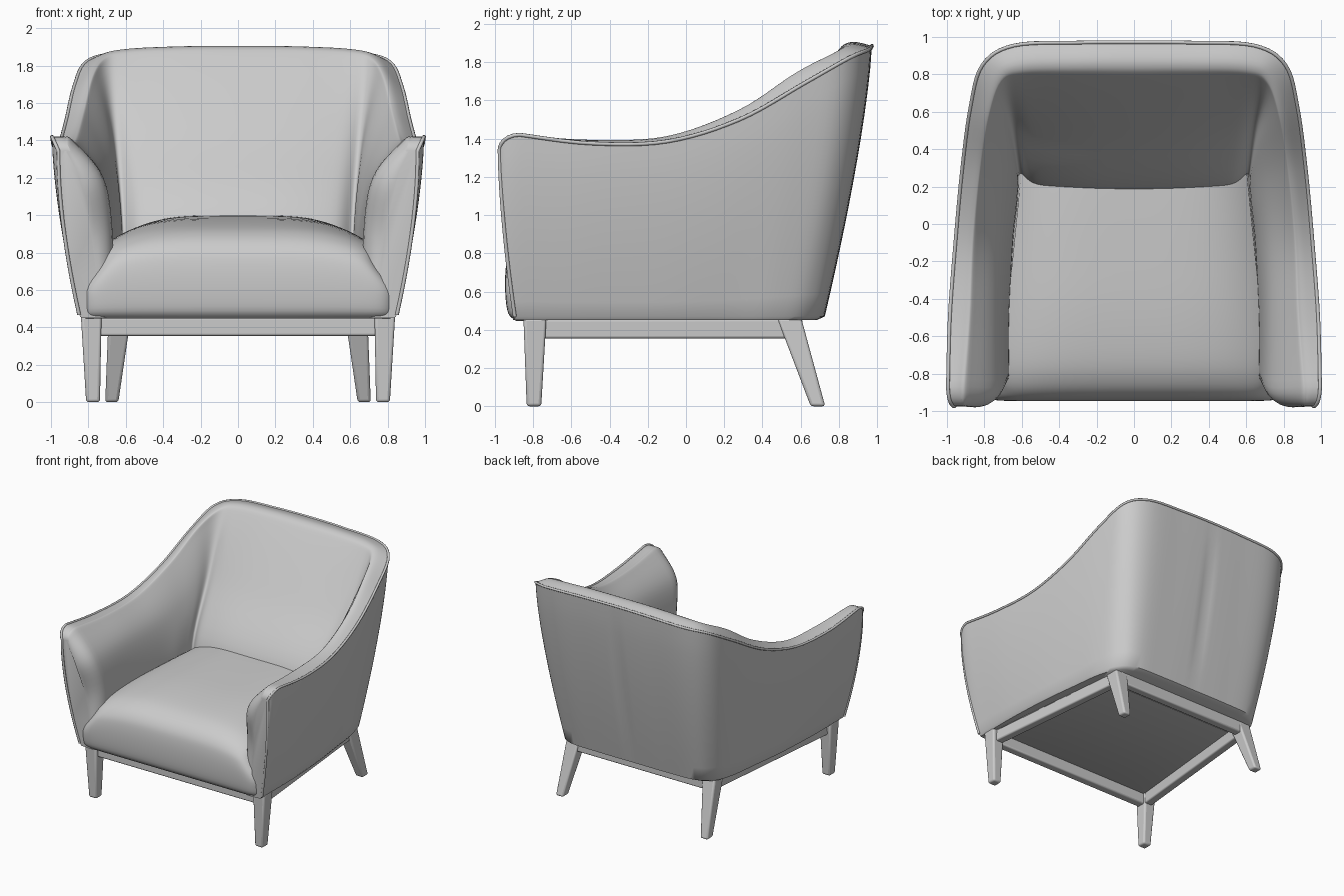
import bpy, bmesh, math
from mathutils import Vector as V

if "Cube" in bpy.data.objects:
    bpy.data.objects.remove(bpy.data.objects["Cube"])

fabric = bpy.data.materials.new("grey_upholstery")
fabric.diffuse_color = (0.6, 0.6, 0.6, 1)
fabric.use_nodes = True
fabric.node_tree.nodes["Principled BSDF"].inputs["Base Color"].default_value = fabric.diffuse_color


def finish(obj, angle=40):
    obj.data.materials.append(fabric)
    bpy.ops.object.select_all(action='DESELECT')
    obj.select_set(True)
    bpy.context.view_layer.objects.active = obj
    bpy.ops.object.shade_smooth_by_angle(angle=math.radians(angle))
    return obj


def loft(name, rings, angle=40):
    """Skin closed rings of equal length and cap both ends."""
    bm = bmesh.new()
    vs = [[bm.verts.new(p) for p in r] for r in rings]
    n = len(rings[0])
    for a, b in zip(vs, vs[1:]):
        for i in range(n):
            j = (i + 1) % n
            bm.faces.new((a[i], a[j], b[j], b[i]))
    bm.faces.new(vs[0])
    bm.faces.new(vs[-1])
    bmesh.ops.recalc_face_normals(bm, faces=bm.faces)
    me = bpy.data.meshes.new(name)
    bm.to_mesh(me)
    bm.free()
    obj = bpy.data.objects.new(name, me)
    bpy.context.collection.objects.link(obj)
    return finish(obj, angle)


def spline(pts, steps):
    """Catmull-Rom curve through the points."""
    out = []
    for i in range(len(pts) - 1):
        p0, p1 = pts[max(i - 1, 0)], pts[i]
        p2, p3 = pts[i + 1], pts[min(i + 2, len(pts) - 1)]
        for k in range(steps):
            t = k / steps
            out.append(0.5 * (2 * p1 + (p2 - p0) * t + (2 * p0 - 5 * p1 + 4 * p2 - p3) * t * t
                              + (3 * p1 - p0 - 3 * p2 + p3) * t ** 3))
    return out + [pts[-1]]


def flip(p):
    return V((-p.x, p.y, p.z))


def clamp(t):
    return min(max(t, 0), 1)


# Shell: key lines from the front of the right arm round to the back centre
outer_low = [(.85, -.79, .45), (.85, -.5, .45), (.83, -.12, .45), (.79, .22, .45), (.76, .45, .45),
             (.70, .62, .45), (.58, .71, .45), (.3, .725, .45), (0, .725, .45)]
outer_top = [(.995, -.87, 1.42), (.985, -.5, 1.375), (.955, -.1, 1.385), (.92, .28, 1.5), (.875, .62, 1.69),
             (.81, .85, 1.82), (.64, .955, 1.865), (.3, .97, 1.88), (0, .972, 1.885)]
crown = [(.93, -.87, 1.42), (.90, -.5, 1.39), (.88, -.1, 1.41), (.84, .28, 1.55), (.79, .58, 1.745),
         (.72, .78, 1.85), (.6, .84, 1.885), (.3, .85, 1.9), (0, .85, 1.902)]
inner_mid = [(.72, -.87, 1.2), (.72, -.5, 1.2), (.71, -.1, 1.2), (.69, .2, 1.25), (.67, .42, 1.35),
             (.65, .54, 1.4), (.55, .505, 1.4), (.3, .475, 1.4), (0, .465, 1.4)]
inner_low = [(.67, -.80, .9), (.67, -.5, .9), (.65, -.1, .9), (.63, .1, .93), (.62, .22, .93),
             (.61, .28, .93), (.52, .215, .95), (.3, .185, .97), (0, .175, .97)]


def full_line(pts):
    half = [V(p) for p in pts]
    return spline(half + [flip(p) for p in half[-2::-1]], 6)


lines = [full_line(l) for l in (outer_low, outer_top, crown, inner_mid, inner_low)]
K = 12          # steps up the outer face
EDGE = K + 1    # ring index of the piped edge


def section(B, O, C, M, S):
    foot = V((S.x, S.y, .5))
    power = 1.6 - .25 * clamp((B.y - .2) / .5)
    ring = [B.lerp(foot, .08) + V((0, 0, -.004))]
    for k in range(K + 1):
        v = k / K
        w = 1 - (1 - v) ** power
        p = V((B.x + (O.x - B.x) * w, B.y + (O.y - B.y) * w, .47 + (O.z - .47) * v))
        if B.y > .6:    # shallow centre seam on the back
            p.y -= .014 * math.exp(-(p.x / .03) ** 2) * math.sin(math.pi * v)
        ring.append(p)
    N = C.lerp(M, .25) + V((0, 0, .03))     # rounded shoulder below the crown
    return ring + spline([O, C, N, M, S, foot], 6)[1:] + [V((S.x, S.y, .45))]


rings = [section(*s) for s in zip(*lines)]


def arm_cap(ring, phi):
    """Rounded arm front: sides and top draw in while moving forward."""
    s = 1 - math.cos(phi)
    B, O, out = ring[1], ring[EDGE], []
    for i, p in enumerate(ring):
        v = clamp((p.z - .47) / (O.z - .47))
        c = B.x + (O.x - B.x) * (1 - (1 - v) ** 1.6) - .07
        x = p.x + max(c - p.x, 0) * .55 * s
        if p.x > c:
            x -= .035 * s * v
        out.append(V((x, p.y - .105 * math.sin(phi), .45 + (p.z - .45) * (1 - .08 * s))))
    return out


caps = [arm_cap(rings[0], math.radians(a)) for a in (90, 78, 65, 50, 35, 18)]
rings = caps + rings + [[flip(p) for p in r] for r in caps[::-1]]
loft("arm_and_back_shell", rings, 50)

# Piping along the outer edge of arms and back
path = rings[0][1:EDGE] + [r[EDGE] for r in rings] + rings[-1][EDGE - 1:0:-1]
cu = bpy.data.curves.new("piping", 'CURVE')
cu.dimensions = '3D'
cu.bevel_depth = .01
cu.bevel_resolution = 2
cu.use_fill_caps = True
sp = cu.splines.new('POLY')
sp.points.add(len(path) - 1)
for q, p in zip(sp.points, path):
    q.co = (*p, 1)
piping = bpy.data.objects.new("piping", cu)
bpy.context.collection.objects.link(piping)
cu.materials.append(fabric)

# Seat cushion: side profile swept across the width with a crowned top
profile = spline([V((0, y, z)) for y, z in [(-.89, .447), (-.93, .49), (-.945, .6), (-.942, .73), (-.918, .82),
                  (-.85, .89), (-.72, .94), (-.45, .975), (-.1, .992), (.2, 1.0), (.4, 1.0)]], 4)
profile += [V((0, .42, .7)), V((0, .42, .447))]
seat = []
for i in range(41):
    s = math.sin((i / 20 - 1) * math.pi / 2)
    a = abs(s)
    ring = []
    for p in profile:
        low = clamp((.85 - p.z) / .25)
        hw = .72 + .1 * low * low * (3 - 2 * low) - .1 * (p.y + .9)
        front = clamp((-.6 - p.y) / .3)
        ring.append(V((s * hw, p.y + .05 * a ** 24 * front, p.z - .11 * a ** 4 * (p.z - .447) / .55)))
    seat.append(ring)
loft("seat_cushion", seat, 50)


# Base: tapered legs and rails
def bevel(obj, w):
    m = obj.modifiers.new("bevel", 'BEVEL')
    m.width = w
    m.segments = 3


def rect(x, y, z, hx, hy):
    return [V((x + i * hx, y + j * hy, z)) for i, j in ((-1, -1), (1, -1), (1, 1), (-1, 1))]


def rail(name, a, b, hw=.035, z0=.355, z1=.455):
    a, b = V(a), V(b)
    n = (b - a).orthogonal().normalized() * hw
    bevel(loft(name, [[V((*(p + n), z0)), V((*(p - n), z0)), V((*(p - n), z1)), V((*(p + n), z1))]
                      for p in (a, b)]), .012)


for side, s in (("right", 1), ("left", -1)):
    bevel(loft(side + "_front_leg", [rect(s * .775, -.795, 0, .037, .038),
                                     rect(s * .785, -.79, .46, .055, .06)]), .015)
    bevel(loft(side + "_rear_leg", [rect(s * .675, .69, 0, .035, .038),
                                    rect(s * .632, .54, .46, .06, .063)]), .015)
    rail(side + "_rail", (s * .775, -.79), (s * .64, .57))
rail("front_rail", (-.775, -.79), (.775, -.79))
rail("rear_rail", (-.64, .575), (.64, .575))
